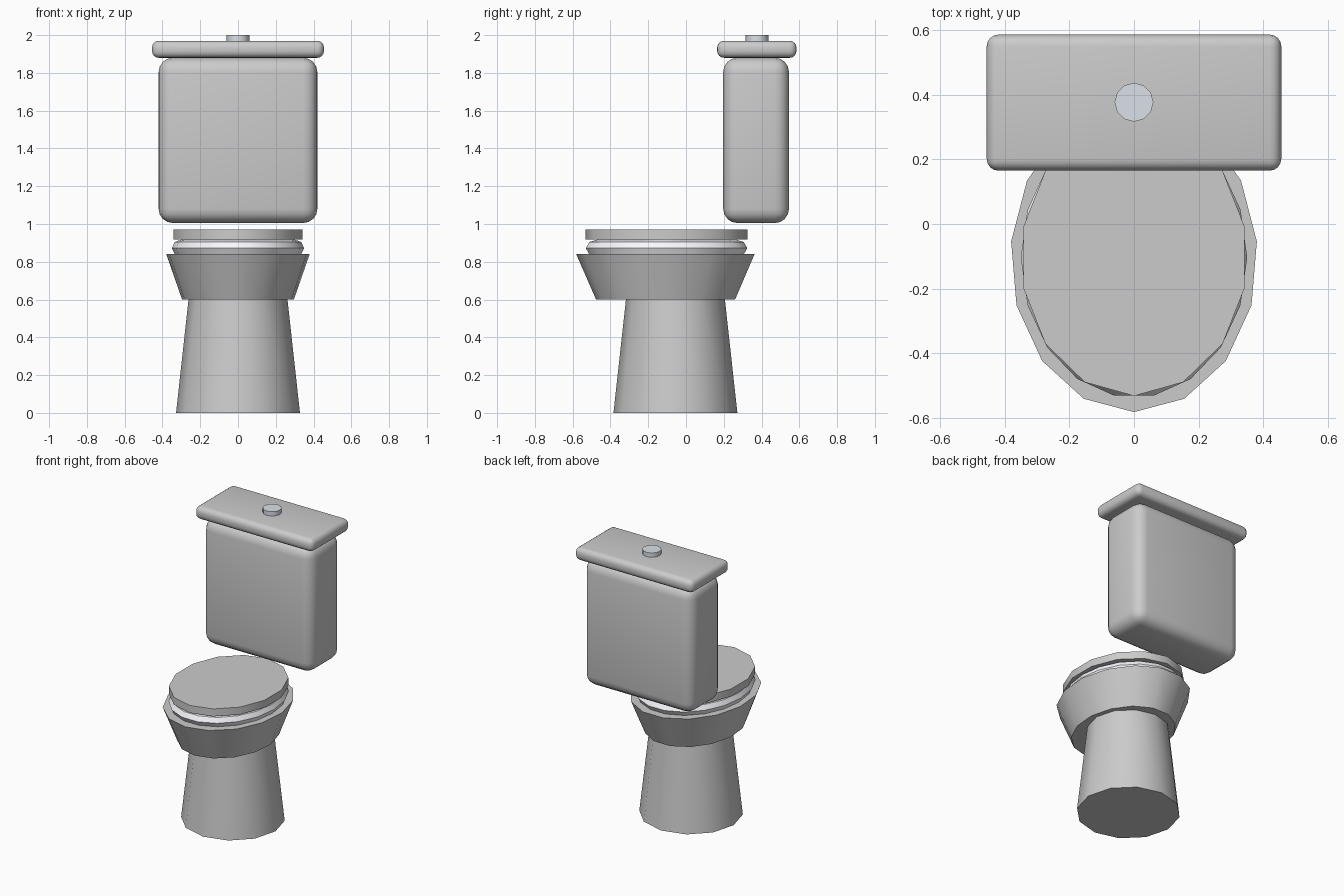
import bpy
from math import pi

if "Cube" in bpy.data.objects:
    bpy.data.objects.remove(bpy.data.objects["Cube"])

def finish(ob, name, color=None):
    ob.name = name
    bpy.ops.object.transform_apply(location=False, rotation=True, scale=True)
    bpy.ops.object.shade_smooth_by_angle(angle=0.7)
    if color:
        mat = bpy.data.materials.new(name)
        mat.diffuse_color = color
        mat.use_nodes = True
        mat.node_tree.nodes["Principled BSDF"].inputs["Base Color"].default_value = mat.diffuse_color
        ob.data.materials.append(mat)
    return ob

def frustum(name, sides, r0, r1, z0, z1, y, sx=1, color=None):
    # first vertex points to the front (-y)
    bpy.ops.mesh.primitive_cone_add(vertices=sides, radius1=r0, radius2=r1, depth=z1 - z0,
                                    location=(0, y, (z0 + z1) / 2), rotation=(0, 0, pi))
    ob = bpy.context.object
    bpy.ops.object.transform_apply(location=False, rotation=True, scale=False)
    ob.scale = (sx, 1, 1)
    return finish(ob, name, color)

def rounded_box(name, half_x, y0, y1, z0, z1, bevel):
    bpy.ops.mesh.primitive_cube_add(size=1, location=(0, (y0 + y1) / 2, (z0 + z1) / 2))
    ob = bpy.context.object
    ob.scale = (2 * half_x, y1 - y0, z1 - z0)
    bpy.ops.object.transform_apply(location=False, rotation=False, scale=True)
    mod = ob.modifiers.new("round", 'BEVEL')
    mod.width = bevel
    mod.segments = 4
    bpy.ops.object.modifier_apply(modifier=mod.name)
    return finish(ob, name)

# pedestal and bowl
frustum("pedestal", 12, 0.328, 0.262, 0, 0.6, -0.056)
frustum("bowl", 15, 0.372, 0.477, 0.6, 0.84, -0.104, 0.8)

# seat ring
bpy.ops.mesh.primitive_torus_add(major_segments=18, minor_segments=8, major_radius=0.37,
                                 minor_radius=0.064, location=(0, -0.103, 0.872))
seat = bpy.context.object
seat.scale = (0.806, 1, 0.72)
finish(seat, "seat", (0.95, 0.95, 1, 1))

# seat cover
frustum("seat_cover", 14, 0.428, 0.428, 0.918, 0.97, -0.103, 0.818)

# cistern, its lid and the flush button
rounded_box("cistern", 0.42, 0.197, 0.545, 1.005, 1.88, 0.075)
rounded_box("cistern_lid", 0.455, 0.165, 0.585, 1.88, 1.97, 0.036)
frustum("flush_button", 12, 0.06, 0.06, 1.95, 2.0, 0.376, 1, (0.7, 0.75, 0.8, 1))
